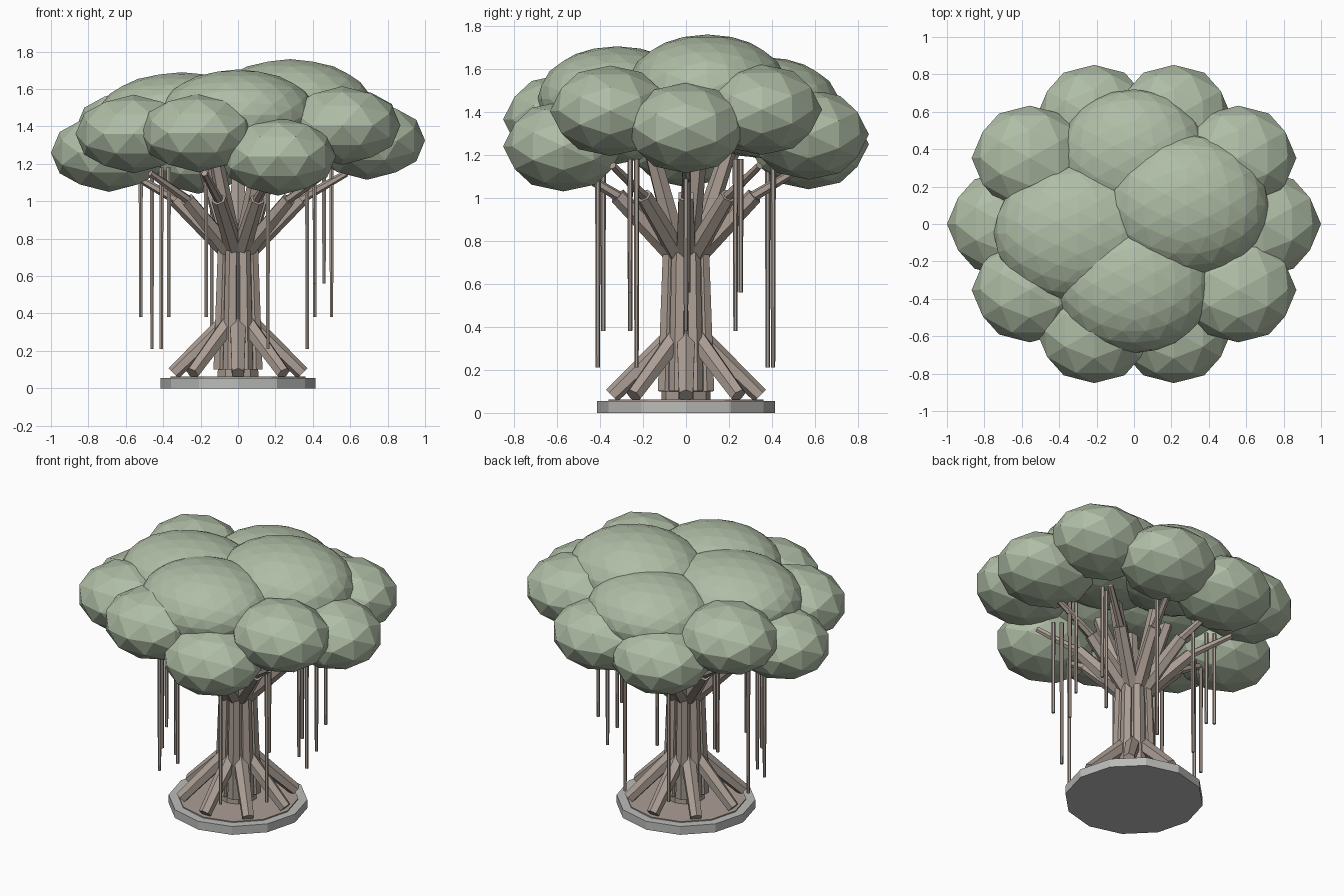
import bpy, math
from mathutils import Vector, Matrix

if "Cube" in bpy.data.objects:
    bpy.data.objects.remove(bpy.data.objects["Cube"])


def material(name, rgb):
    m = bpy.data.materials.new(name)
    m.diffuse_color = (*rgb, 1)
    m.use_nodes = True
    m.node_tree.nodes["Principled BSDF"].inputs["Base Color"].default_value = m.diffuse_color
    return m


LEAF = material("leaf_green", (0.43, 0.51, 0.38))
BARK = material("bark_brown", (0.41, 0.345, 0.30))
STONE = material("stone_grey", (0.50, 0.50, 0.49))


def finish(name, mat):
    ob = bpy.context.object
    ob.name = name
    ob.data.materials.append(mat)
    return ob


def strut(name, a, b, r1, r2, sides=6, mat=BARK):
    """Tapered prism running from point a to point b."""
    a, b = Vector(a), Vector(b)
    d = b - a
    bpy.ops.mesh.primitive_cone_add(vertices=sides, radius1=r1, radius2=r2, depth=d.length)
    ob = finish(name, mat)
    ob.matrix_world = Matrix.Translation((a + b) / 2) @ d.to_track_quat('Z', 'Y').to_matrix().to_4x4()
    return ob


def blob(name, centre, radii, subdiv):
    """Faceted foliage ellipsoid with a vertex on each axis."""
    bpy.ops.mesh.primitive_ico_sphere_add(subdivisions=subdiv, radius=1)
    ob = finish(name, LEAF)
    ob.data.transform(Matrix.Rotation(math.radians(58.28), 4, 'Y'))
    ob.data.transform(Matrix.Diagonal((*radii, 1)))
    ob.location = centre


def polar(r, ang, z):
    return (r * math.cos(ang), r * math.sin(ang), z)


# Stone base and soil
for name, r, z0, z1, mat in (("base", 0.415, 0, 0.055, STONE), ("soil", 0.36, 0.04, 0.062, BARK)):
    bpy.ops.mesh.primitive_cylinder_add(vertices=12, radius=r, depth=z1 - z0,
                                        location=(0, 0, (z0 + z1) / 2),
                                        rotation=(0, 0, math.radians(30)))
    finish(name, mat)

# Trunk: core with fused columns
strut("trunk_core", (0, 0, 0.05), (0, 0, 0.80), 0.115, 0.095, 10)
for i in range(8):
    t = i * math.tau / 8 + math.tau / 16
    strut(f"trunk_column_{i}", polar(0.10, t, 0.10), polar(0.08, t, 0.77), 0.042, 0.036)

# Buttress roots
for i in range(8):
    t = i * math.tau / 8
    strut(f"buttress_root_{i}", polar(0.07, t, 0.345), polar(0.345, t, 0.08), 0.048, 0.038)

# Main branches with thinner outer branches
for i in range(10):
    t = i * math.tau / 10
    strut(f"branch_{i}", polar(0.06, t, 0.74), polar(0.335, t, 1.01), 0.05, 0.04)
    strut(f"outer_branch_{i}", polar(0.30, t, 0.99), polar(0.58, t, 1.15), 0.026, 0.018)

# Steep limbs into the crown
for i in range(5):
    t = i * math.tau / 5 + math.tau / 20
    strut(f"limb_{i}", polar(0.04, t, 0.74), polar(0.24, t, 1.35), 0.05, 0.035)

# Hanging aerial roots: x, y, bottom height
hanging = [
    (0.46, 0.01, 0.56), (0.50, 0.0, 0.38), (-0.52, 0.0, 0.38), (-0.46, 0.01, 0.21),
    (0.41, 0.23, 0.38), (0.46, 0.255, 0.56), (0.37, -0.23, 0.21), (0.41, -0.26, 0.56),
    (-0.41, 0.255, 0.56), (-0.37, 0.23, 0.56), (-0.37, -0.26, 0.38), (-0.41, -0.23, 0.21),
    (0.16, 0.405, 0.21), (-0.14, 0.38, 0.21), (-0.17, -0.385, 0.38), (0.16, -0.41, 0.21),
]
for i, (x, y, z) in enumerate(hanging):
    strut(f"aerial_root_{i}", (x, y, 1.18), (x, y, z), 0.013, 0.010)

# Ring of outer foliage clumps
heights = [1.325, 1.41, 1.295, 1.25, 1.39, 1.26, 1.36, 1.365, 1.24, 1.405]
for i, z in enumerate(heights):
    t = i * math.tau / 10
    blob(f"outer_foliage_{i}", (0.69 * math.cos(t), 0.60 * math.sin(t), z), (0.31, 0.28, 0.21), 2)

# Large crown clumps
blob("crown_right", (0.28, 0.10, 1.50), (0.44, 0.38, 0.26), 3)
blob("crown_left", (-0.30, -0.05, 1.45), (0.45, 0.38, 0.24), 3)
blob("crown_front", (0.0, -0.32, 1.46), (0.42, 0.37, 0.245), 3)
blob("crown_back", (0.0, 0.36, 1.42), (0.40, 0.36, 0.235), 3)
